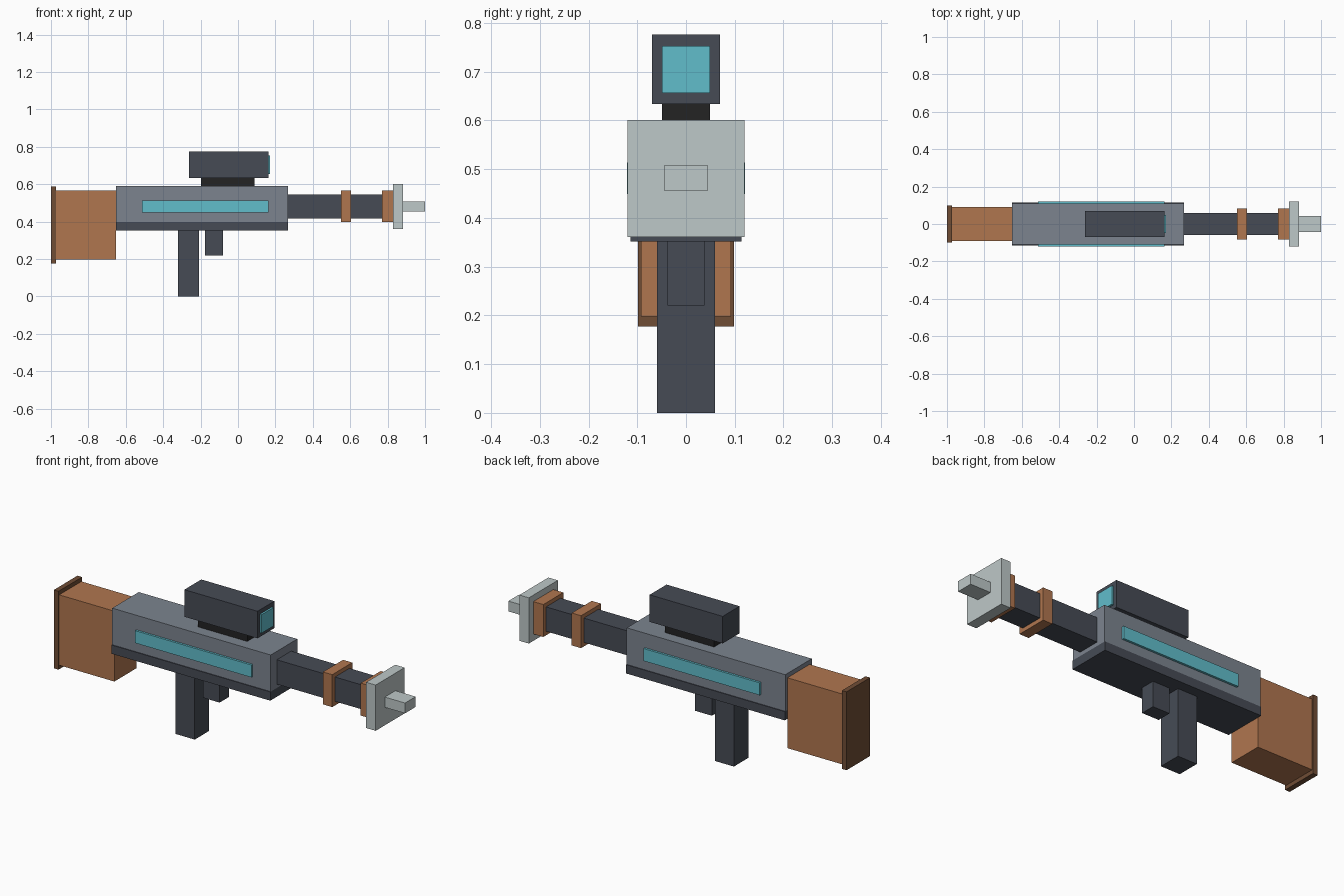
import bpy

if "Cube" in bpy.data.objects:
    bpy.data.objects.remove(bpy.data.objects["Cube"])


def material(name, rgb):
    """Flat material from an sRGB triple (0-255)."""
    lin = [((c / 255 + 0.055) / 1.055) ** 2.4 for c in rgb]
    mat = bpy.data.materials.new(name)
    mat.diffuse_color = (*lin, 1)
    mat.use_nodes = True
    mat.node_tree.nodes["Principled BSDF"].inputs["Base Color"].default_value = mat.diffuse_color
    return mat


STEEL = material("steel_grey", (124, 132, 143))
DARK = material("dark_grey", (70, 75, 85))
BLACK = material("black", (35, 35, 36))
WOOD = material("wood", (176, 118, 79))
DARK_WOOD = material("dark_wood", (112, 77, 53))
SILVER = material("silver", (190, 200, 200))
CYAN = material("cyan_glow", (97, 189, 203))


def box(name, mat, x, z, half_y, y=0):
    """Box spanning the x and z ranges, half_y to each side of y."""
    bpy.ops.mesh.primitive_cube_add(
        size=1, location=((x[0] + x[1]) / 2, y, (z[0] + z[1]) / 2))
    obj = bpy.context.object
    obj.name = name
    obj.scale = (x[1] - x[0], 2 * half_y, z[1] - z[0])
    bpy.ops.object.transform_apply(location=False, rotation=False, scale=True)
    obj.data.materials.append(mat)
    return obj


# Stock
box("butt_plate", DARK_WOOD, (-1.0, -0.973), (0.177, 0.588), 0.098)
box("stock", WOOD, (-0.973, -0.653), (0.198, 0.567), 0.092)

# Receiver and its lower rail
box("receiver", STEEL, (-0.653, 0.267), (0.398, 0.59), 0.11)
box("lower_rail", DARK, (-0.653, 0.267), (0.352, 0.398), 0.114)

# Glowing strips on both sides
for side, label in ((-1, "front"), (1, "back")):
    box(f"{label}_strip", CYAN, (-0.513, 0.162), (0.449, 0.514), 0.006,
        y=side * 0.1155)

# Grip and trigger block
box("grip", DARK, (-0.32, -0.209), (0.0, 0.352), 0.06)
box("trigger_block", DARK, (-0.177, -0.08), (0.22, 0.352), 0.038)

# Scope
box("scope_mount", BLACK, (-0.197, 0.088), (0.59, 0.634), 0.049)
box("scope", DARK, (-0.262, 0.162), (0.634, 0.776), 0.07)
box("scope_lens", CYAN, (0.162, 0.172), (0.656, 0.753), 0.049)

# Barrel with two bands
box("barrel", DARK, (0.267, 0.828), (0.418, 0.546), 0.06)
for label, x in (("middle", (0.551, 0.605)), ("end", (0.77, 0.828))):
    box(f"{label}_band", WOOD, x, (0.397, 0.567), 0.083)

# Muzzle
box("muzzle_plate", SILVER, (0.828, 0.883), (0.361, 0.601), 0.12)
box("muzzle_tip", SILVER, (0.883, 1.0), (0.455, 0.509), 0.044)
